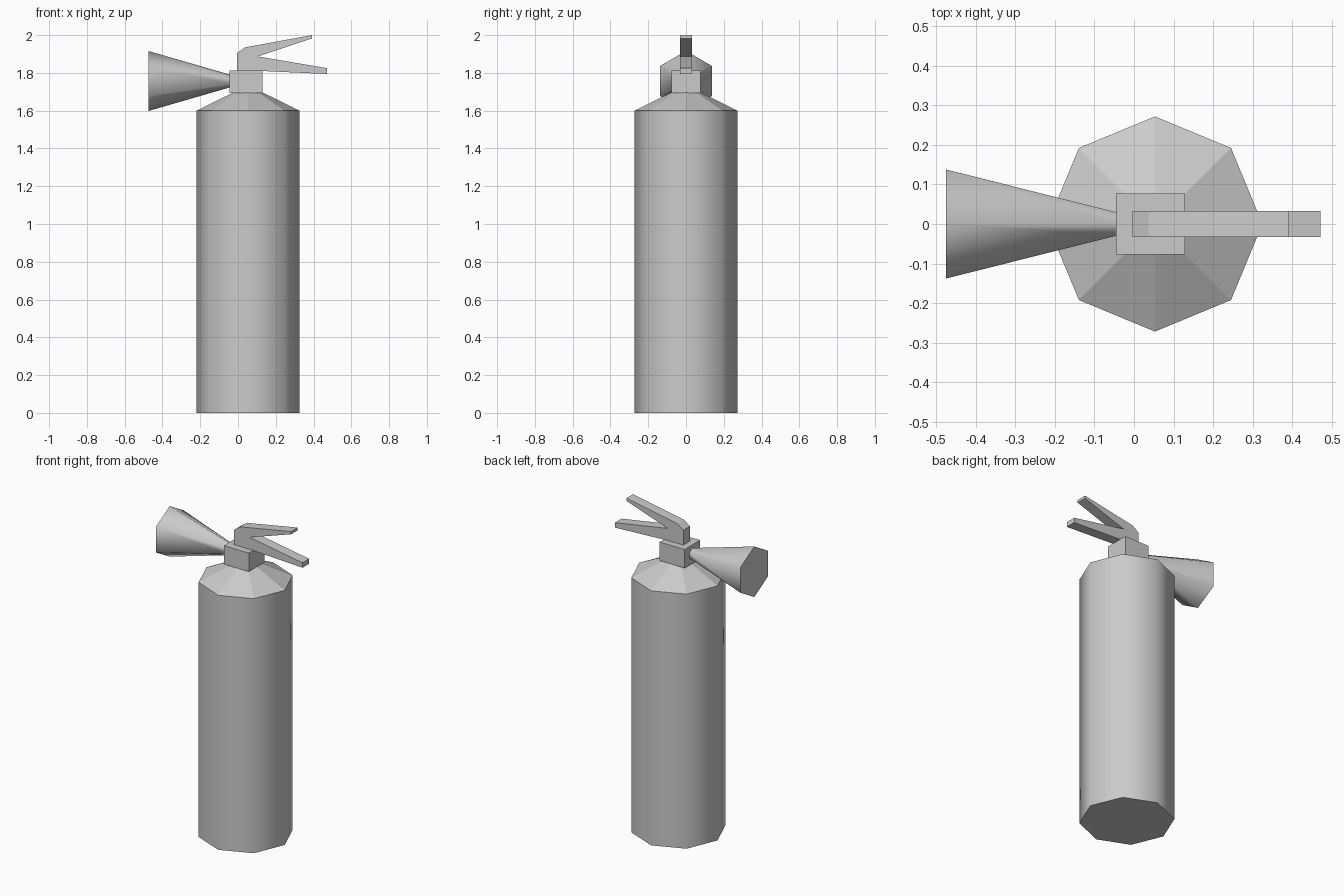
import bpy
import bmesh
import math
from mathutils import Matrix

cube = bpy.data.objects.get("Cube")
if cube:
    bpy.data.objects.remove(cube, do_unlink=True)

grey = bpy.data.materials.new("plain_grey")
grey.use_nodes = True
colour = (0.6, 0.6, 0.6, 1)
grey.diffuse_color = colour
grey.node_tree.nodes["Principled BSDF"].inputs["Base Color"].default_value = colour


def finish(name, bm, smooth_rule=lambda face: False):
    """Turn a bmesh into an object, smoothing only the faces the rule picks."""
    bmesh.ops.recalc_face_normals(bm, faces=bm.faces)
    for face in bm.faces:
        face.smooth = smooth_rule(face)
    # Keep the borders between flat and smooth faces crisp
    for edge in bm.edges:
        edge.smooth = all(face.smooth for face in edge.link_faces)
    mesh = bpy.data.meshes.new(name)
    bm.to_mesh(mesh)
    bm.free()
    mesh.materials.append(grey)
    obj = bpy.data.objects.new(name, mesh)
    bpy.context.collection.objects.link(obj)
    return obj


def lathe(name, rings, sides, matrix, smooth_rule):
    """Stack (radius, height) rings with flat end caps."""
    bm = bmesh.new()
    loops = []
    for radius, height in rings:
        angles = [math.tau * i / sides for i in range(sides)]
        loops.append([bm.verts.new((radius * math.cos(a), radius * math.sin(a), height))
                      for a in angles])
    for low, high in zip(loops, loops[1:]):
        for i in range(sides):
            j = (i + 1) % sides
            bm.faces.new((low[i], low[j], high[j], high[i]))
    bm.faces.new(loops[0])
    bm.faces.new(loops[-1])
    bmesh.ops.transform(bm, matrix=matrix, verts=bm.verts)
    return finish(name, bm, smooth_rule)


# Octagonal tank: smooth wall, faceted shoulder
lathe("tank", [(0.272, 0), (0.272, 1.6), (0.07, 1.7)], 8,
      Matrix.Translation((0.053, 0, 0)), lambda face: abs(face.normal.z) < 0.1)

# Hexagonal discharge horn, flaring out sideways
lathe("horn", [(0.033, 0), (0.159, 0.435)], 6,
      Matrix.Translation((-0.04, 0, 1.757)) @ Matrix.Rotation(-math.pi / 2, 4, "Y"),
      lambda face: abs(face.normal.x) < 0.9)

# Valve block
bm = bmesh.new()
bmesh.ops.create_cube(bm, size=1, matrix=Matrix.Translation((0.042, 0, 1.753))
                      @ Matrix.Diagonal((0.174, 0.154, 0.117, 1)))
finish("valve_block", bm)

# Forked lever and carrying handle, extruded from one side profile
profile = [(-0.004, 1.81), (-0.004, 1.905), (0.037, 1.935), (0.392, 2.0), (0.392, 1.983),
           (0.105, 1.887), (0.472, 1.825), (0.472, 1.794), (0.128, 1.81)]
bm = bmesh.new()
side = bm.faces.new([bm.verts.new((x, -0.033, z)) for x, z in profile])
extruded = bmesh.ops.extrude_face_region(bm, geom=[side], use_keep_orig=True)
moved = [v for v in extruded["geom"] if isinstance(v, bmesh.types.BMVert)]
bmesh.ops.translate(bm, verts=moved, vec=(0, 0.066, 0))
finish("handle", bm)
